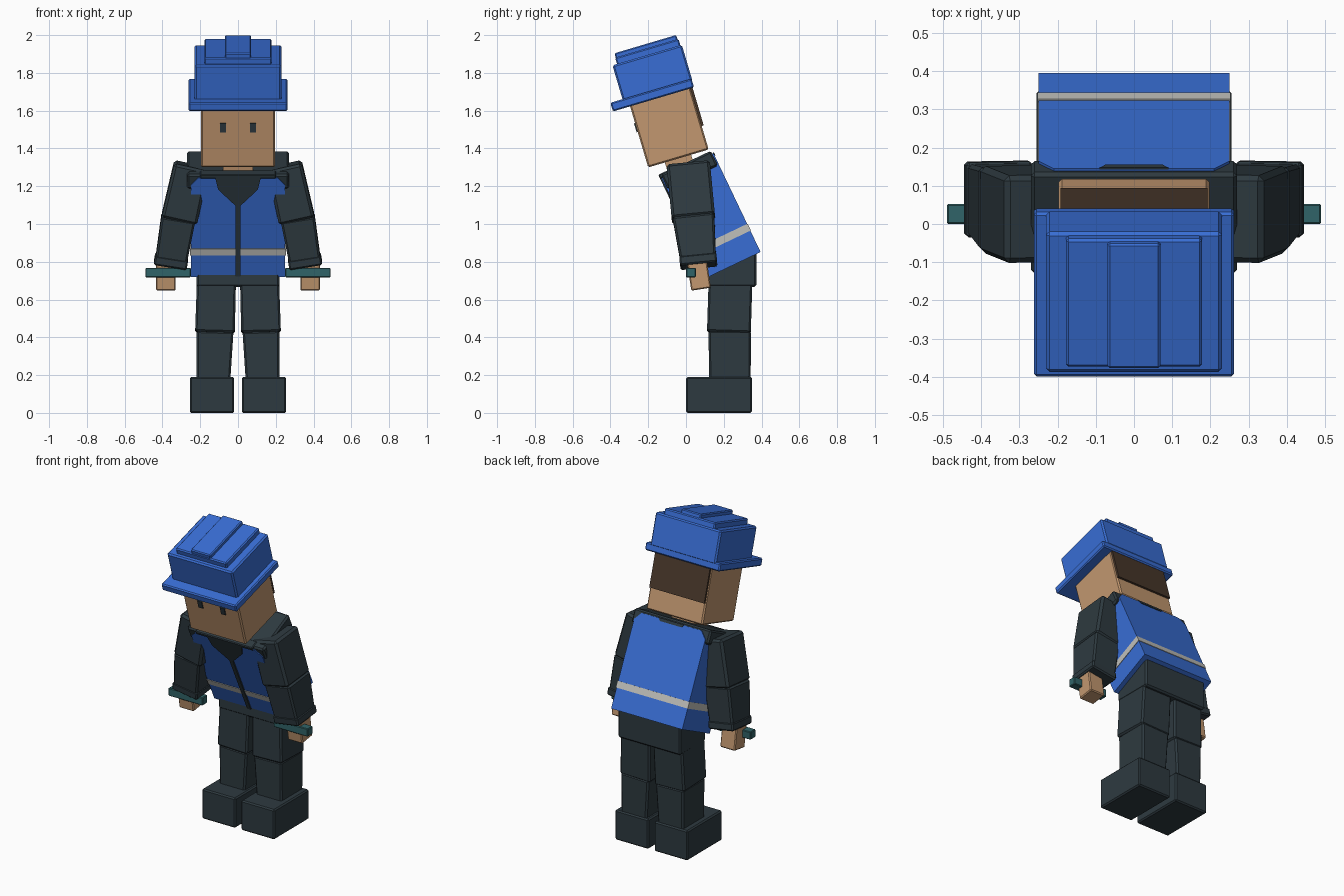
import bpy, bmesh, math
from mathutils import Matrix, Vector

if "Cube" in bpy.data.objects:
    bpy.data.objects.remove(bpy.data.objects["Cube"])


def material(name, rgb):
    m = bpy.data.materials.new(name)
    m.diffuse_color = (*rgb, 1)
    m.use_nodes = True
    m.node_tree.nodes["Principled BSDF"].inputs["Base Color"].default_value = m.diffuse_color
    return m


DARK = material("dark slate cloth", (0.027, 0.042, 0.051))
BLUE = material("safety blue", (0.040, 0.155, 0.66))
SKIN = material("tan skin", (0.54, 0.31, 0.16))
HAIR = material("brown hair", (0.065, 0.038, 0.023))
GREY = material("pale stripe", (0.53, 0.53, 0.50))
TEAL = material("teal bar", (0.030, 0.127, 0.138))


def finish(name, bm, mat, bevel, frame):
    bmesh.ops.recalc_face_normals(bm, faces=bm.faces)
    if bevel:
        bmesh.ops.bevel(bm, geom=list(bm.edges), offset=bevel, segments=1,
                        affect='EDGES', profile=0.5)
    bm.transform(frame)
    mesh = bpy.data.meshes.new(name)
    bm.to_mesh(mesh)
    bm.free()
    mesh.materials.append(mat)
    ob = bpy.data.objects.new(name, mesh)
    bpy.context.collection.objects.link(ob)
    return ob


def prism(name, outline, y0, y1, mat, bevel=0, frame=Matrix()):
    """Outline in x, z extruded from y0 to y1."""
    bm = bmesh.new()
    face = bm.faces.new([bm.verts.new((x, y0, z)) for x, z in outline])
    new = bmesh.ops.extrude_face_region(bm, geom=[face])["geom"]
    verts = [v for v in new if isinstance(v, bmesh.types.BMVert)]
    bmesh.ops.translate(bm, verts=verts, vec=(0, y1 - y0, 0))
    return finish(name, bm, mat, bevel, frame)


def box(name, x, y, z, mat, bevel=0, frame=Matrix()):
    outline = [(x[0], z[0]), (x[1], z[0]), (x[1], z[1]), (x[0], z[1])]
    return prism(name, outline, y[0], y[1], mat, bevel, frame)


def limb(name, low, high, low_size, high_size, mat, bevel=0.01):
    """Tapered block running from the low centre to the high centre."""
    low, high = Vector(low), Vector(high)
    up = (high - low).normalized()
    back = up.cross(Vector((1, 0, 0))).normalized()
    side = back.cross(up)
    bm = bmesh.new()
    rings = []
    for c, (w, d) in ((low, low_size), (high, high_size)):
        rings.append([bm.verts.new(c + side * i * w / 2 + back * j * d / 2)
                      for i, j in ((-1, -1), (1, -1), (1, 1), (-1, 1))])
    a, b = rings
    bm.faces.new(a)
    bm.faces.new(b)
    for k in range(4):
        n = (k + 1) % 4
        bm.faces.new((a[k], a[n], b[n], b[k]))
    return finish(name, bm, mat, bevel, Matrix())


def leaning(y, z, degrees):
    return Matrix.Translation((0, y, z)) @ Matrix.Rotation(math.radians(degrees), 4, 'X')


def mirrored(points):
    return points + [(-x, z) for x, z in reversed(points)]


# Legs, arms, hands and hand-held bars
for s, side in ((-1, "left"), (1, "right")):
    box(side + "_boot", sorted((s * 0.02, s * 0.255)), (0, 0.35), (0, 0.19), DARK, 0.008)
    limb(side + "_lower_leg", (s * 0.13, 0.232, 0.17), (s * 0.122, 0.232, 0.432),
         (0.178, 0.22), (0.196, 0.225), DARK)
    limb(side + "_upper_leg", (s * 0.122, 0.227, 0.425), (s * 0.113, 0.237, 0.74),
         (0.21, 0.232), (0.206, 0.232), DARK)
    limb(side + "_upper_arm", (s * 0.311, 0.040, 1.023), (s * 0.247, 0.013, 1.31),
         (0.192, 0.23), (0.185, 0.23), DARK, 0.014)
    limb(side + "_lower_arm", (s * 0.358, 0.067, 0.785), (s * 0.316, 0.040, 1.035),
         (0.165, 0.185), (0.180, 0.22), DARK)
    limb(side + "_cuff", (s * 0.359, 0.068, 0.778), (s * 0.351, 0.063, 0.828),
         (0.176, 0.196), (0.176, 0.198), DARK, 0.008)
    limb(side + "_hand", (s * 0.382, 0.080, 0.655), (s * 0.382, 0.058, 0.80),
         (0.104, 0.105), (0.104, 0.105), SKIN, 0.006)
    box(side + "_bar", sorted((s * 0.25, s * 0.49)), (0.0, 0.052), (0.718, 0.768), TEAL, 0.004)

# Pelvis
box("pelvis", (-0.22, 0.22), (0.115, 0.372), (0.667, 0.85), DARK, 0.01)

# Torso, leaning forward
torso = leaning(0.255, 0.785, 25.5)
prism("vest", mirrored([(0.25, 0), (0.25, 0.535), (0.21, 0.58)]), -0.15, 0.155, BLUE, 0, torso)
box("vest_stripe", (-0.253, 0.253), (-0.153, 0.158), (0.125, 0.165), GREY, 0, torso)
prism("shirt_opening", mirrored([(0.013, 0.005), (0.013, 0.42), (0.105, 0.515), (0.12, 0.582)]),
      -0.158, -0.150, DARK, 0, torso)
prism("back_neck_notch", mirrored([(0.075, 0.565), (0.09, 0.583)]), 0.154, 0.159, DARK, 0, torso)
box("shoulder_yoke", (-0.27, 0.27), (-0.145, 0.148), (0.51, 0.597), DARK, 0.01, torso)
box("front_collar", (-0.20, 0.20), (-0.158, -0.10), (0.577, 0.602), DARK, 0.005, torso)

# Head, leaning forward
head = leaning(-0.04, 1.347, 16.5)
box("neck", (-0.08, 0.08), (-0.075, 0.07), (-0.08, 0.02), SKIN, 0, head)
box("head", (-0.197, 0.197), (-0.167, 0.167), (0, 0.345), SKIN, 0.008, head)
box("hair_back", (-0.193, 0.193), (0.165, 0.178), (0.13, 0.345), HAIR, 0, head)
for s, side in ((-1, "left"), (1, "right")):
    box(side + "_eye", sorted((s * 0.064, s * 0.095)), (-0.173, -0.165), (0.195, 0.245), DARK, 0, head)

# Hard hat: brim, crown and two stacked ridges
box("hat_brim", (-0.262, 0.262), (-0.262, 0.186), (0.337, 0.385), BLUE, 0.007, head)
box("hat_crown", (-0.23, 0.23), (-0.195, 0.188), (0.37, 0.572), BLUE, 0.009, head)
box("hat_wide_ridge", (-0.178, 0.178), (-0.17, 0.180), (0.56, 0.607), BLUE, 0.007, head)
box("hat_centre_ridge", (-0.069, 0.069), (-0.167, 0.174), (0.59, 0.630), BLUE, 0.006, head)
